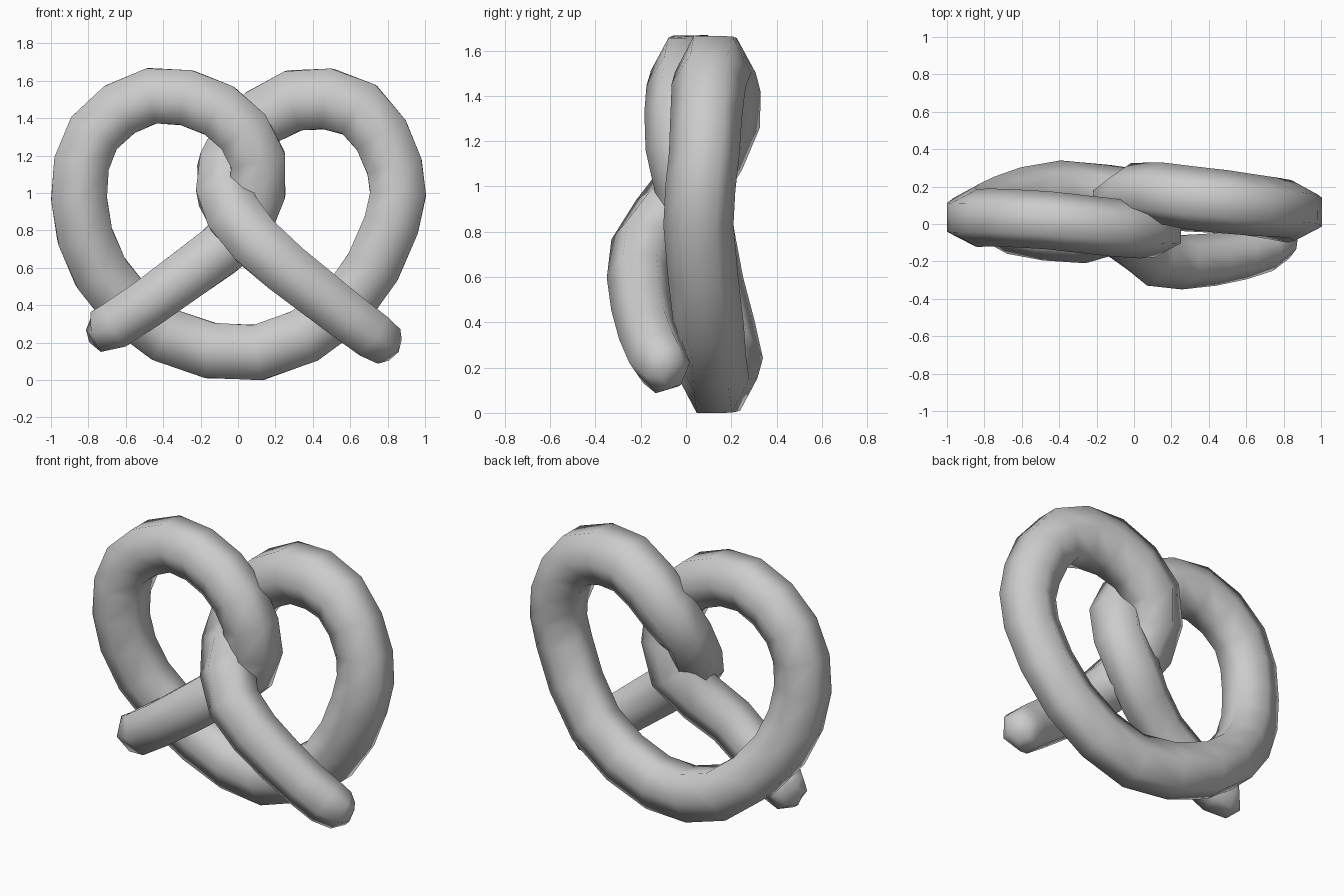
import bpy, bmesh, math
from mathutils import Vector

if "Cube" in bpy.data.objects:
    bpy.data.objects.remove(bpy.data.objects["Cube"])

# Dough rope centre line, from the left tail to the right tail
KEYS = [
    (-0.77, 0.03, 0.265), (-0.655, -0.03, 0.295), (-0.27, -0.07, 0.565),
    (0.04, 0.04, 0.83), (0.105, -0.025, 1.18), (-0.10, -0.02, 1.44),
    (-0.46, 0.02, 1.52), (-0.77, 0.035, 1.32), (-0.85, 0.035, 0.97),
    (-0.735, 0.10, 0.575), (-0.39, 0.185, 0.24), (0.11, 0.125, 0.147),
    (0.57, 0.10, 0.39), (0.82, 0.055, 0.83), (0.837, 0.08, 1.14),
    (0.65, 0.10, 1.445), (0.30, 0.14, 1.495), (0.0, 0.17, 1.28),
    (-0.07, 0.02, 1.0), (0.10, -0.185, 0.735), (0.43, -0.19, 0.46),
    (0.71, -0.125, 0.245), (0.825, -0.05, 0.17),
]
TAPER = [0.065, 0.11, 0.127, 0.13, 0.135, 0.14, 0.145]  # rounded, thinner tails
SIDES = 6
DEPTH = 0.9  # slight front-to-back squash


def refine(keys):
    """Add a smooth midpoint between each pair of path points."""
    k = [Vector(p) for p in keys]
    out = []
    for i in range(len(k) - 1):
        before, after = k[max(i - 1, 0)], k[min(i + 2, len(k) - 1)]
        out += [k[i], (9 * (k[i] + k[i + 1]) - before - after) / 16]
    return out + [k[-1]]


def rope(name, pts):
    """Sweep a hexagon, flat sides facing out, along the path."""
    bm = bmesh.new()
    rings = []
    last = len(pts) - 1
    for i, p in enumerate(pts):
        t = (pts[min(i + 1, last)] - pts[max(i - 1, 0)]).normalized()
        u = Vector((0, 1, 0)).cross(t).normalized()
        v = t.cross(u)
        from_end = min(i, last - i)
        r = TAPER[from_end] if from_end < len(TAPER) else 0.149
        # the right-hand shoulder is a little fatter
        r += 0.015 * math.exp(-((i - 31.5) / 2) ** 2)
        r /= math.cos(math.pi / SIDES)
        ring = []
        for k in range(SIDES):
            a = 2 * math.pi * (k + 0.5) / SIDES
            ring.append(bm.verts.new(p + r * (math.cos(a) * u + DEPTH * math.sin(a) * v)))
        rings.append(ring)
    for a, b in zip(rings, rings[1:]):
        for k in range(SIDES):
            j = (k + 1) % SIDES
            bm.faces.new((a[k], a[j], b[j], b[k]))
    bm.faces.new(rings[0])
    bm.faces.new(rings[-1])
    bmesh.ops.recalc_face_normals(bm, faces=bm.faces)
    for f in bm.faces:
        f.smooth = True
    me = bpy.data.meshes.new(name)
    bm.to_mesh(me)
    bm.free()
    ob = bpy.data.objects.new(name, me)
    bpy.context.collection.objects.link(ob)
    return ob


# The whole pretzel is one continuous knotted rope
rope("pretzel", refine(KEYS))
